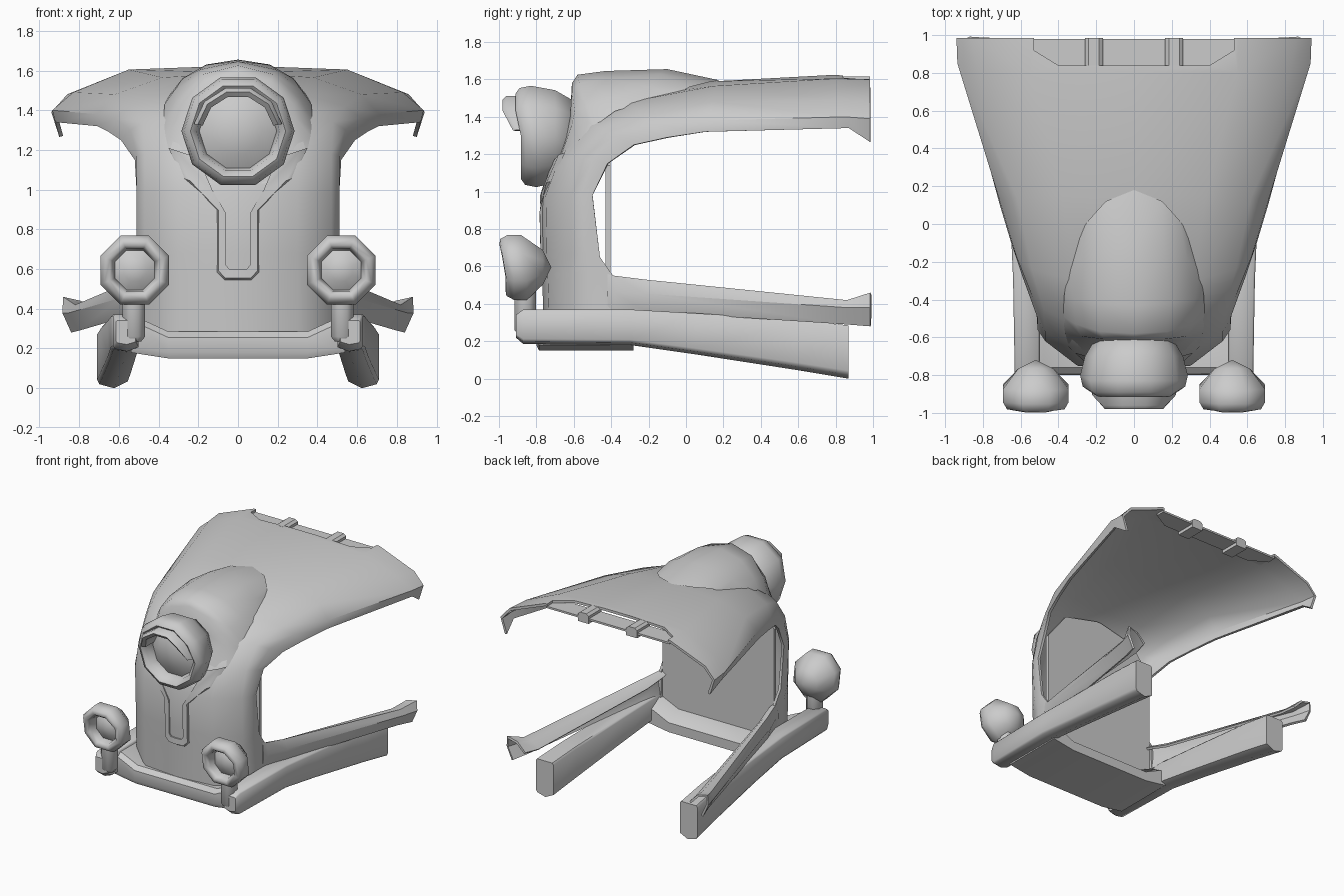
import bpy, bmesh, math

if "Cube" in bpy.data.objects:
    bpy.data.objects.remove(bpy.data.objects["Cube"])


def make(name, verts, faces, mods=(), fix=True, angle=35):
    me = bpy.data.meshes.new(name)
    me.from_pydata(verts, [], faces)
    if fix:
        bm = bmesh.new()
        bm.from_mesh(me)
        bmesh.ops.remove_doubles(bm, verts=bm.verts, dist=1e-5)
        bmesh.ops.recalc_face_normals(bm, faces=bm.faces)
        bm.to_mesh(me)
        bm.free()
    ob = bpy.data.objects.new(name, me)
    bpy.context.collection.objects.link(ob)
    for kind, props in mods:
        m = ob.modifiers.new(kind, kind)
        for k, v in props.items():
            setattr(m, k, v)
    bpy.ops.object.select_all(action='DESELECT')
    ob.select_set(True)
    bpy.context.view_layer.objects.active = ob
    bpy.ops.object.convert(target='MESH')
    bpy.ops.object.shade_smooth_by_angle(angle=math.radians(angle))
    return ob


def grid(rows, closed=False, caps=False):
    n = len(rows[0])
    verts = [p for r in rows for p in r]
    faces = []
    for r in range(len(rows) - 1):
        for c in range(n if closed else n - 1):
            d = (c + 1) % n
            faces.append((r*n + c, r*n + d, (r+1)*n + d, (r+1)*n + c))
    if caps:
        faces.append(tuple(range(n)))
        faces.append(tuple(range((len(rows)-1)*n, len(rows)*n)))
    return verts, faces


def prism(outline, axis, a, b):
    # outline extruded along y or z
    put = (lambda u, v, w: (u, w, v)) if axis == 'y' else (lambda u, v, w: (u, v, w))
    return grid([[put(u, v, a) for u, v in outline], [put(u, v, b) for u, v in outline]], True, True)


MIRROR = ('MIRROR', {'use_clip': True})
both = lambda half: half + [(-x, z) for x, z in reversed(half)]

# notch cutter for the rear edge of the hood
notch = both([(0.40, 0.84), (0.53, 0.92), (0.53, 1.02)])
cutter = make("notch_cutter", *prism(notch, 'z', 1.5, 1.75))
cutter.hide_render = True
cutter.hide_viewport = True

# shell: front panel sweeping up and back into the hood, centre to side edge
shell = [
    [(0, -.76, .27), (.30, -.73, .27), (.47, -.60, .28), (.51, -.48, .30), (.51, -.38, .30)],
    [(0, -.77, .56), (.30, -.74, .56), (.47, -.61, .56), (.51, -.50, .55), (.51, -.39, .55)],
    [(0, -.775, .68), (.30, -.745, .68), (.47, -.61, .67), (.51, -.54, .66), (.51, -.46, .65)],
    [(0, -.78, .98), (.30, -.75, .98), (.47, -.62, .98), (.51, -.56, .98), (.51, -.50, .98)],
    [(0, -.72, 1.17), (.30, -.68, 1.17), (.47, -.57, 1.18), (.51, -.50, 1.17), (.52, -.42, 1.15)],
    [(0, -.58, 1.37), (.30, -.54, 1.36), (.48, -.45, 1.34), (.54, -.38, 1.30), (.59, -.28, 1.25)],
    [(0, -.35, 1.50), (.32, -.30, 1.48), (.54, -.24, 1.42), (.62, -.18, 1.36), (.65, -.10, 1.29)],
    [(0, .15, 1.59), (.38, .15, 1.565), (.62, .14, 1.48), (.71, .12, 1.38), (.71, .10, 1.32)],
    [(0, .80, 1.625), (.55, .80, 1.605), (.83, .82, 1.49), (.935, .85, 1.40), (.92, .87, 1.34)],
    [(0, .985, 1.60), (.55, .985, 1.60), (.86, .985, 1.48), (.94, .985, 1.39), (.90, .985, 1.265)],
]
make("hood_shell", *grid(shell), mods=[
    MIRROR, ('SOLIDIFY', {'thickness': 0.02, 'offset': -1}),
    ('BOOLEAN', {'object': cutter, 'operation': 'DIFFERENCE', 'solver': 'EXACT'})], fix=False, angle=45)

# recessed floor of the notch and its two clips
floor = both([(0.40, 0.83), (0.54, 0.91), (0.54, 0.98)])
make("notch_floor", *prism(floor, 'z', 1.565, 1.58))
clip = [(.165, 1.54), (.165, 1.60), (.185, 1.615), (.24, 1.615), (.26, 1.60), (.26, 1.54)]
make("hood_clip", *prism(clip, 'y', .825, .985), mods=[MIRROR])

# raised bulge carrying the main lamp, blending into the hood
bulge = [
    [(0, -.75, 1.03), (.12, -.75, 1.03), (.20, -.745, 1.03), (.27, -.72, 1.05)],
    [(0, -.675, 1.20), (.15, -.675, 1.20), (.27, -.665, 1.20), (.35, -.63, 1.20)],
    [(0, -.62, 1.40), (.17, -.62, 1.40), (.29, -.61, 1.36), (.365, -.575, 1.27)],
    [(0, -.61, 1.58), (.16, -.61, 1.54), (.28, -.595, 1.43), (.37, -.54, 1.31)],
    [(0, -.58, 1.625), (.18, -.57, 1.58), (.31, -.53, 1.46), (.375, -.49, 1.35)],
    [(0, -.43, 1.645), (.19, -.42, 1.605), (.32, -.40, 1.50), (.37, -.38, 1.43)],
    [(0, -.10, 1.655), (.16, -.14, 1.63), (.28, -.19, 1.56), (.35, -.25, 1.47)],
    [(0, .18, 1.595), (.15, .12, 1.585), (.24, .02, 1.56), (.29, -.05, 1.52)],
]
make("lamp_bulge", *grid(bulge), mods=[MIRROR], fix=False, angle=60)


# keyhole shield trim running down the front panel
def front_y(x, z):
    path = [(.2, -.762), (.56, -.77), (.98, -.78), (1.17, -.72), (1.37, -.58)]
    for (z0, y0), (z1, y1) in zip(path, path[1:]):
        if z <= z1:
            return y0 + (y1 - y0) * (z - z0) / (z1 - z0) + 0.11 * x


outer = [(.35, 1.21), (.28, 1.06), (.11, .90), (.11, .58), (.07, .54), (0, .54)]
inner = [(.20, 1.16), (.13, 1.00), (.06, .88), (.06, .62), (.045, .60), (0, .60)]
raised = [(a*.75 + c*.25, b*.75 + d*.25) for (a, b), (c, d) in zip(outer, inner)]
trim = [[(x, front_y(x, z) + off, z) for x, z in line]
        for line, off in ((outer, .008), (raised, -.015), (inner, -.012), (inner, .01))]
make("front_trim", *grid(trim), mods=[MIRROR], angle=40)

# inner back panel
half = [(.49, .28), (.49, 1.14), (.32, 1.36), (.02, 1.43)]
make("back_panel", *prism(both(half), 'y', -.43, -.405))

# bumper plate rising at both ends to meet the rails
ends = [(-.54, .18, .36), (-.48, .17, .345), (-.35, .15, .285), (.35, .15, .285), (.48, .17, .345), (.54, .18, .36)]
make("bumper", *grid([[(x, -.80, lo + .03), (x, -.785, lo), (x, -.28, lo), (x, -.28, hi - .06),
                       (x, -.38, hi), (x, -.76, hi), (x, -.795, hi - .03)] for x, lo, hi in ends], True, True))

# side rails
rail = []
for y, x0, x1, z0, z1 in [(-.91, .515, .615, .22, .34), (-.87, .50, .63, .185, .37), (-.30, .50, .64, .18, .37),
                          (.05, .515, .655, .13, .35), (.60, .54, .69, .045, .315), (.87, .555, .71, .0, .285)]:
    w, h = x1 - x0, z1 - z0
    rail.append([(x0 + w*u, y, z0 + h*v) for u, v in
                 ((.45, 0), (.92, .07), (1, .15), (1, .95), (.93, 1), (.07, 1), (0, .95), (0, .12))])
make("side_rail", *grid(rail, True, True), mods=[MIRROR], angle=50)

# lower arms: folded sheet reaching back and outward, open on the inner side
arm = [[(x, y, z) for x, z in sec] for y, sec in [
    (-.42, [(.46, .53), (.485, .55), (.51, .56), (.52, .45), (.50, .33)]),
    (-.38, [(.46, .52), (.485, .54), (.515, .55), (.53, .46), (.51, .35)]),
    (-.22, [(.49, .48), (.52, .51), (.56, .53), (.59, .455), (.56, .36)]),
    (.86, [(.69, .36), (.75, .41), (.82, .42), (.85, .38), (.80, .29)]),
    (.985, [(.72, .37), (.79, .44), (.88, .46), (.885, .38), (.84, .28)])]]
make("lower_arm", *grid(arm), mods=[('SOLIDIFY', {'thickness': 0.018, 'offset': -1}), MIRROR])


# lamps: turned profile with the upper rim pulled forward
def lamp(name, cx, cz, sides, profile, start, rim, push, mods=()):
    rows = []
    for r, y in profile:
        row = []
        for i in range(sides):
            a = start + 2 * math.pi * i / sides
            dz = r * math.sin(a)
            p = push * min(max(dz / .1, 0), 1) if r >= rim and y < -.79 else 0
            row.append((cx + r * math.cos(a), y - p, cz + dz))
        rows.append(row)
    make(name, *grid(rows, True), mods=mods, angle=65)


lamp("main_lamp", 0, 1.295, 10,
     [(0, -.58), (.20, -.60), (.26, -.70), (.285, -.80), (.272, -.86), (.24, -.882), (.21, -.86),
      (.195, -.79), (.12, -.83), (0, -.85)], 0, .2, .03)
lamp("side_lamp", .52, .595, 8,
     [(0, -.72), (.10, -.765), (.188, -.85), (.188, -.92), (.165, -.96), (.135, -.965), (.115, -.94),
      (.108, -.89), (.06, -.92), (0, -.93)], math.pi / 8, .11, .033, [MIRROR])

# visor arching over the main lamp glass
visor = []
for i in range(6):
    a = math.radians(9 + 162 * i / 5)
    tip = -.90 - .08 * min(1, math.sin(a) / .5)
    visor.append([(r * math.cos(a), y, 1.295 + r * math.sin(a))
                  for r, y in ((.225, -.80), (.225, tip + .02), (.205, tip), (.18, tip + .02), (.18, -.80))])
make("lamp_visor", *grid(visor, True, True), angle=50)

# lamp posts
post = [[(.525 + r * math.cos(i * math.pi / 4 + math.pi / 8), -.86 + r * math.sin(i * math.pi / 4 + math.pi / 8), z)
         for i in range(8)] for r, z in ((.04, .235), (.062, .26), (.062, .48))]
make("lamp_post", *grid(post, True, True), mods=[MIRROR], angle=50)
